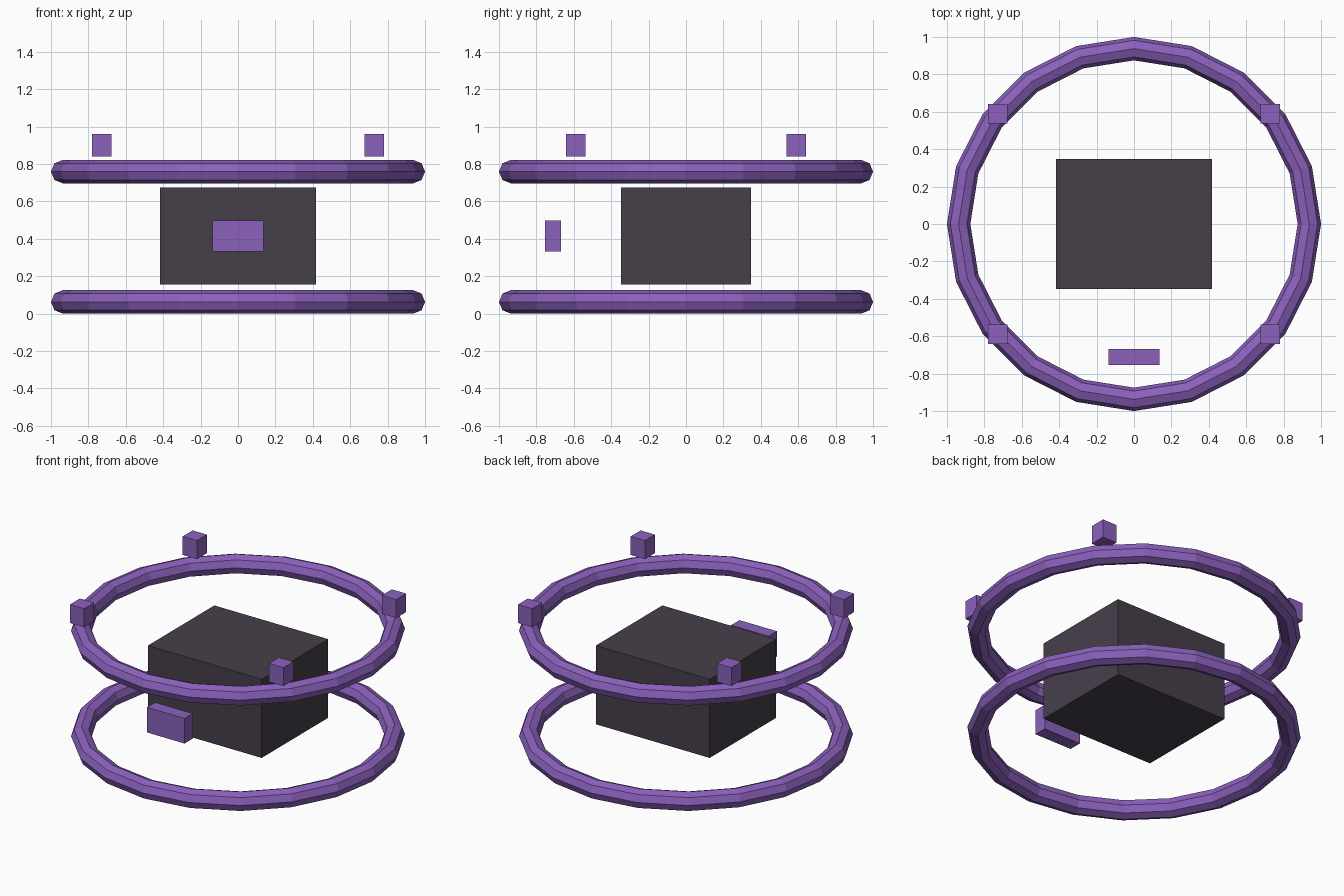
import bpy, math

if "Cube" in bpy.data.objects:
    bpy.data.objects.remove(bpy.data.objects["Cube"])

def material(name, rgb):
    m = bpy.data.materials.new(name)
    lin = [((c / 255 + 0.055) / 1.055) ** 2.4 for c in rgb]
    m.diffuse_color = (*lin, 1)
    m.use_nodes = True
    m.node_tree.nodes["Principled BSDF"].inputs["Base Color"].default_value = m.diffuse_color
    return m

PURPLE = material("purple", (139, 97, 188))
DARK = material("dark_grey", (70, 63, 74))

def finish(name, mat):
    ob = bpy.context.object
    ob.name = name
    ob.data.materials.append(mat)
    return ob

def box(name, centre, size, mat):
    bpy.ops.mesh.primitive_cube_add(size=1, location=centre)
    ob = finish(name, mat)
    ob.scale = size
    bpy.ops.object.transform_apply(location=False, rotation=False, scale=True)

def ring(name, z):
    bpy.ops.mesh.primitive_torus_add(location=(0, 0, z), major_segments=20, minor_segments=8,
                                     major_radius=0.9375, minor_radius=0.0625)
    finish(name, PURPLE)

# Lower and upper rings
ring("lower_ring", 0.0625)
ring("upper_ring", 0.759)

# Central body block
box("body", (0, 0, 0.415), (0.832, 0.694, 0.52), DARK)

# Front panel
box("front_panel", (0, -0.711, 0.414), (0.274, 0.086, 0.166), PURPLE)

# Four blocks floating above the upper ring
for sx, side in ((-1, "left"), (1, "right")):
    for sy, end in ((-1, "front"), (1, "back")):
        box(f"{end}_{side}_block", (sx * 0.728, sy * 0.589, 0.9), (0.104, 0.104, 0.122), PURPLE)
